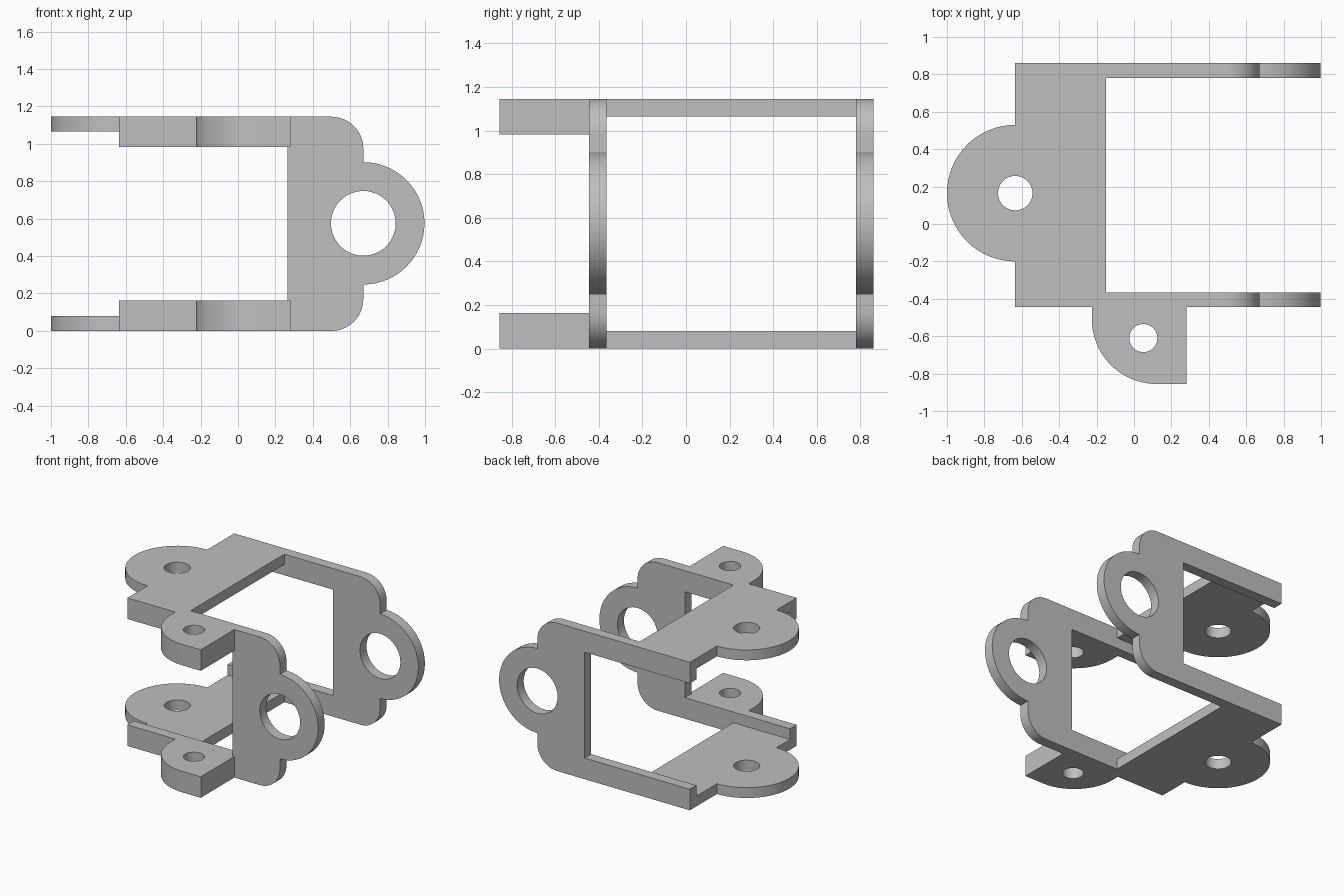
import bpy
import bmesh
from math import cos, sin, radians, tau
from mathutils import Matrix

cube = bpy.data.objects.get("Cube")
if cube:
    bpy.data.objects.remove(cube, do_unlink=True)

grey = bpy.data.materials.new("plain grey")
grey.use_nodes = True
colour = (0.52, 0.52, 0.52, 1)
grey.diffuse_color = colour
grey.node_tree.nodes["Principled BSDF"].inputs["Base Color"].default_value = colour

HEIGHT, SHEET, BAR = 1.145, 0.08, 0.163
LEFT, FRONT, BACK = -0.635, -0.445, 0.86


def arc(cx, cy, r, start, end, steps=16):
    angles = [radians(start + (end - start) * i / steps) for i in range(steps + 1)]
    return [(cx + r * cos(a), cy + r * sin(a)) for a in angles]


def circle(cx, cy, r, steps=48):
    return [(cx + r * cos(tau * i / steps), cy + r * sin(tau * i / steps)) for i in range(steps)]


def plate(name, outline, hole, thickness, matrix):
    """Extrude an outline with one hole, centred on its plane, then place it."""
    curve = bpy.data.curves.new(name, "CURVE")
    curve.dimensions = "2D"
    curve.fill_mode = "BOTH"
    curve.extrude = thickness / 2
    for loop in (outline, hole):
        spline = curve.splines.new("POLY")
        spline.points.add(len(loop) - 1)
        for point, (x, y) in zip(spline.points, loop):
            point.co = (x, y, 0, 1)
        spline.use_cyclic_u = True
    source = bpy.data.objects.new(name + " outline", curve)
    bpy.context.collection.objects.link(source)
    graph = bpy.context.evaluated_depsgraph_get()
    mesh = bpy.data.meshes.new_from_object(source.evaluated_get(graph))
    bpy.data.objects.remove(source, do_unlink=True)

    bm = bmesh.new()
    bm.from_mesh(mesh)
    bmesh.ops.remove_doubles(bm, verts=bm.verts, dist=0.0005)
    bmesh.ops.recalc_face_normals(bm, faces=bm.faces)
    bm.transform(matrix)
    bm.to_mesh(mesh)
    bm.free()
    mesh.materials.clear()
    mesh.materials.append(grey)
    obj = bpy.data.objects.new(name, mesh)
    bpy.context.collection.objects.link(obj)
    bpy.ops.object.select_all(action="DESELECT")
    obj.select_set(True)
    bpy.context.view_layer.objects.active = obj
    bpy.ops.object.shade_smooth_by_angle(angle=radians(30))


# Upright C-shaped side plates with a round ear on the right
r = 0.17
side = [(LEFT, 0)]
side += arc(0.67 - r, r, r, -90, 0)
side += arc(0.67, 0.575, 0.327, -90, 90, 32)
side += arc(0.67 - r, HEIGHT - r, r, 0, 90)
side += [(LEFT, HEIGHT), (LEFT, HEIGHT - BAR), (0.265, HEIGHT - BAR), (0.265, BAR), (LEFT, BAR)]
for name, y in (("front_side_plate", FRONT + SHEET / 2), ("back_side_plate", BACK - SHEET / 2)):
    place = Matrix.Translation((0, y, 0)) @ Matrix.Rotation(radians(90), 4, "X")
    plate(name, side, circle(0.67, 0.575, 0.173), SHEET, place)

# Flat decks with a round ear on the left, joining the side plates
y0, y1 = FRONT + SHEET, BACK - SHEET
deck = [(LEFT, y0), (-0.15, y0), (-0.15, y1), (LEFT, y1)]
deck += arc(LEFT, 0.165, 0.365, 90, 270, 32)

# Thick front tabs, rounded on one corner
tab = [(0.28, FRONT), (-0.225, FRONT)]
tab += arc(0.12, -0.51, 0.345, 180, 270, 24)
tab += [(0.28, -0.855)]

for level, top in (("lower", False), ("upper", True)):
    for part, outline, hole, thick in (
        ("deck", deck, circle(LEFT, 0.165, 0.092), SHEET),
        ("tab", tab, circle(0.05, -0.61, 0.075), BAR),
    ):
        z = HEIGHT - thick / 2 if top else thick / 2
        plate(level + "_" + part, outline, hole, thick, Matrix.Translation((0, 0, z)))
